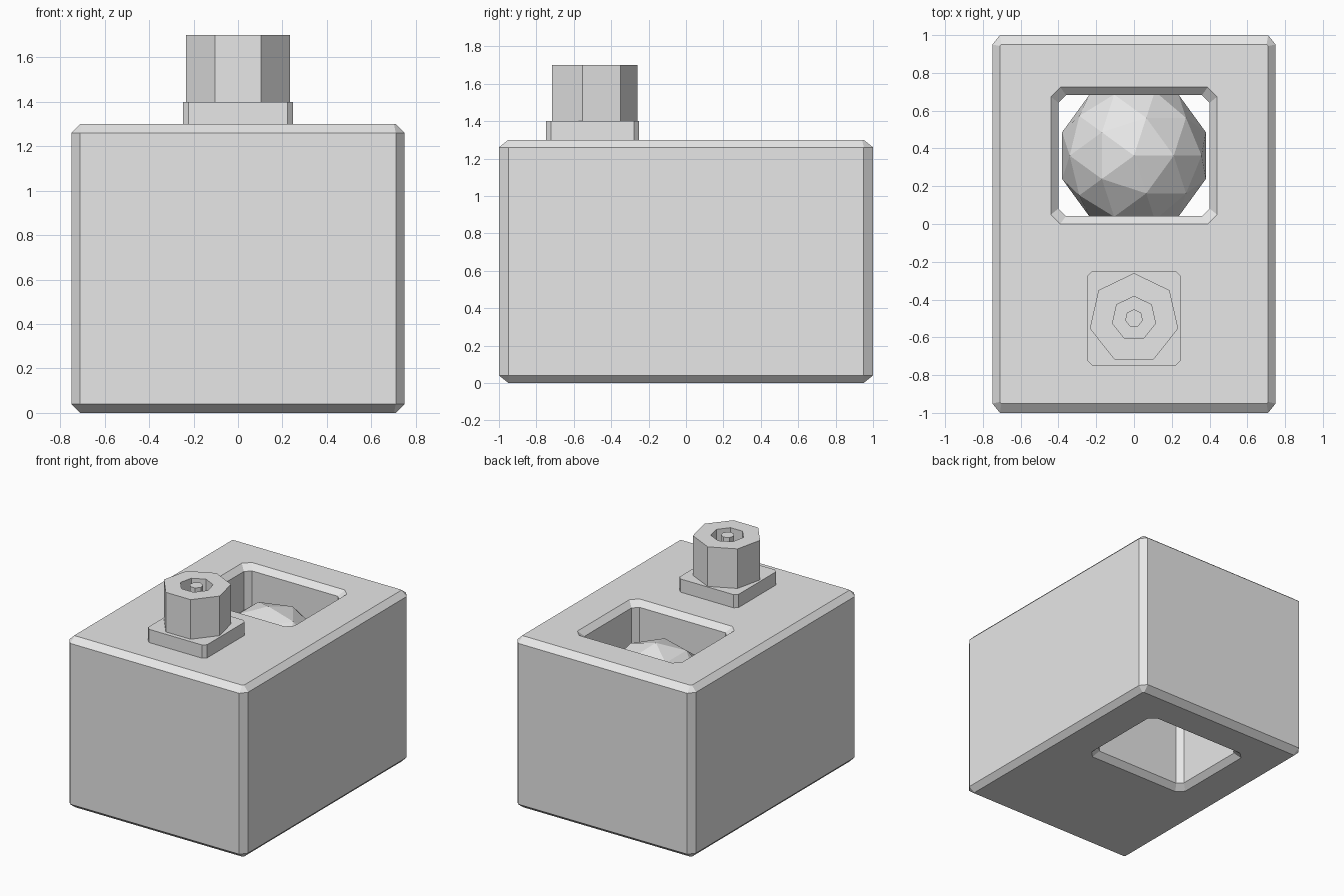
import bpy, bmesh, math
from mathutils import Vector

if "Cube" in bpy.data.objects:
    bpy.data.objects.remove(bpy.data.objects["Cube"], do_unlink=True)

# Single plain material
grey = bpy.data.materials.new("light grey")
grey.use_nodes = True
colour = (0.8, 0.8, 0.8, 1)
grey.diffuse_color = colour
grey.node_tree.nodes["Principled BSDF"].inputs["Base Color"].default_value = colour


def finish(name, bm):
    bmesh.ops.recalc_face_normals(bm, faces=bm.faces)
    mesh = bpy.data.meshes.new(name)
    bm.to_mesh(mesh)
    bm.free()
    mesh.materials.append(grey)
    obj = bpy.data.objects.new(name, mesh)
    bpy.context.collection.objects.link(obj)
    return obj


def rectangle(hx, hy, cx, cy, y):
    """Rectangle with cut corners, centred on y."""
    pts = []
    for sx, sy in ((1, 1), (-1, 1), (-1, -1), (1, -1)):
        corner = [(sx * hx, sy * (hy - cy)), (sx * (hx - cx), sy * hy)]
        pts += corner if sx * sy > 0 else corner[::-1]
    return [(px, py + y) for px, py in pts]


def polygon(radius, y, sides=7):
    """Regular polygon with one corner toward the back."""
    angles = [math.pi / 2 + math.tau * i / sides for i in range(sides)]
    return [(radius * math.cos(a), y + radius * math.sin(a)) for a in angles]


def loft(bm, rings, start=True, end=True, closed=False):
    """Bridge a stack of (outline, height) rings."""
    loops = [[bm.verts.new((x, y, z)) for x, y in pts] for pts, z in rings]
    pairs = list(zip(loops, loops[1:]))
    if closed:
        pairs.append((loops[-1], loops[0]))
    for a, b in pairs:
        for i in range(len(a)):
            j = (i + 1) % len(a)
            bm.faces.new((a[i], a[j], b[j], b[i]))
    if start and not closed:
        bm.faces.new(loops[0])
    if end and not closed:
        bm.faces.new(loops[-1])


# Body: chamfered block with a chamfered shaft running right through
height, edge = 1.3, 0.04
outer = rectangle(0.75, 1, edge, 0.05, 0)
outer_top = rectangle(0.71, 0.95, 0.008, 0.008, 0)
shaft_y = 0.362
shaft = rectangle(0.4, 0.32, edge, edge, shaft_y)
rim = rectangle(0.44, 0.362, 0.05, 0.05, shaft_y)
bm = bmesh.new()
loft(bm, [(outer_top, 0), (outer, edge), (outer, height - edge), (outer_top, height),
          (rim, height), (shaft, height - edge), (shaft, edge), (rim, 0)], closed=True)
finish("body", bm)

# Faceted ball held in the shaft
bm = bmesh.new()
bmesh.ops.create_icosphere(bm, subdivisions=2, radius=0.4)
bmesh.ops.translate(bm, verts=bm.verts, vec=Vector((0, shaft_y, 0.81)))
finish("ball", bm)

# Square plate under the knob
knob_y = -0.5
bm = bmesh.new()
plate = rectangle(0.248, 0.248, 0.025, 0.025, knob_y)
loft(bm, [(plate, height), (plate, 1.4)])
finish("knob_plate", bm)

# Seven-sided knob with a recess and a central pin
bm = bmesh.new()
loft(bm, [(polygon(0.24, knob_y), 1.4), (polygon(0.24, knob_y), 1.7),
          (polygon(0.117, knob_y), 1.7), (polygon(0.117, knob_y), 1.6),
          (polygon(0.048, knob_y), 1.6), (polygon(0.048, knob_y), 1.7)])
finish("knob", bm)
